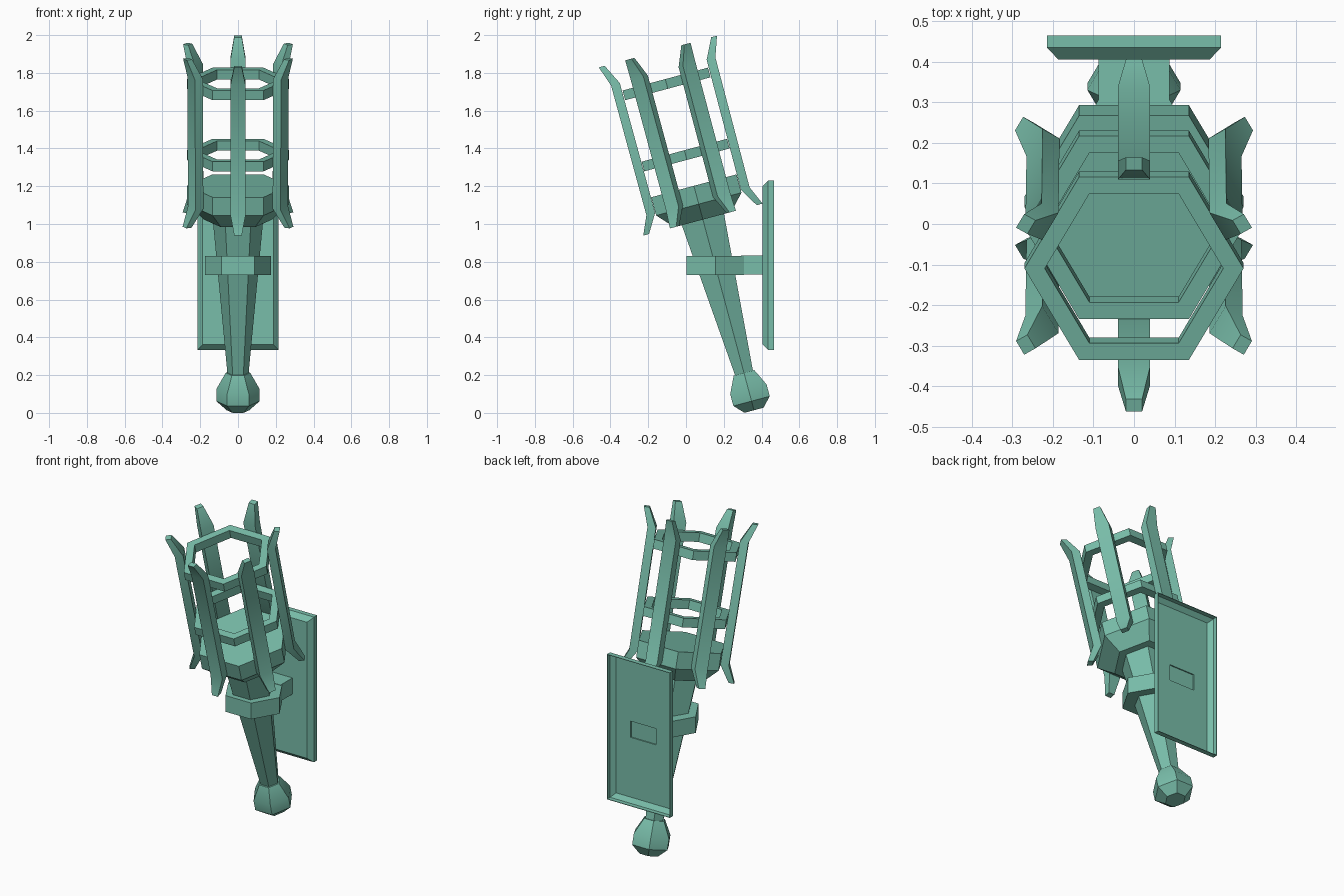
import bpy, bmesh
from math import sin, cos, pi, radians
from mathutils import Matrix, Vector

cube = bpy.data.objects.get("Cube")
if cube:
    bpy.data.objects.remove(cube, do_unlink=True)

# One painted metal colour
green = bpy.data.materials.new("sea_green")
green.use_nodes = True
colour = (0.19, 0.51, 0.40, 1)
green.diffuse_color = colour
green.node_tree.nodes["Principled BSDF"].inputs["Base Color"].default_value = colour

# The torch leans forward from its lower tip
LEAN = Matrix.Translation((0, 0.36, 0.014)) @ Matrix.Rotation(radians(15), 4, 'X')


def loft(name, sections, matrix=Matrix(), closed=False):
    """Skin a list of equal-sized vertex loops; cap the ends or join them."""
    bm = bmesh.new()
    loops = [[bm.verts.new(matrix @ Vector(p)) for p in s] for s in sections]
    pairs = list(zip(loops, loops[1:]))
    if closed:
        pairs.append((loops[-1], loops[0]))
    else:
        bm.faces.new(loops[0])
        bm.faces.new(loops[-1])
    n = len(loops[0])
    for a, b in pairs:
        for i in range(n):
            j = (i + 1) % n
            bm.faces.new((a[i], a[j], b[j], b[i]))
    bmesh.ops.recalc_face_normals(bm, faces=bm.faces)
    mesh = bpy.data.meshes.new(name)
    bm.to_mesh(mesh)
    bm.free()
    mesh.materials.append(green)
    ob = bpy.data.objects.new(name, mesh)
    bpy.context.collection.objects.link(ob)
    bpy.ops.object.select_all(action='DESELECT')
    ob.select_set(True)
    bpy.context.view_layer.objects.active = ob
    bpy.ops.object.shade_smooth_by_angle(angle=radians(35))
    return ob


def hexagon(r, z):
    return [(r * cos(i * pi / 3), r * sin(i * pi / 3), z) for i in range(6)]


def hex_part(name, profile, matrix=LEAN, closed=False):
    return loft(name, [hexagon(r, z) for r, z in profile], matrix, closed)


def upright_rect(hx, hz, y):
    return [(-hx, y, -hz), (hx, y, -hz), (hx, y, hz), (-hx, y, hz)]


# Torch body
hex_part("pommel", [(0.06, 0), (0.115, 0.05), (0.115, 0.115), (0.065, 0.205)])
hex_part("handle", [(0.055, 0.19), (0.135, 1.06)])
hex_part("cup", [(0.18, 1.045), (0.27, 1.13), (0.27, 1.23)])

# Cage rings
for name, z in (("lower_ring", 1.372), ("upper_ring", 1.762)):
    top = z + 0.053
    hex_part(name, [(0.27, z), (0.27, top), (0.22, top), (0.22, z)], closed=True)

# Six cage bars: height, inner radius, outer radius, half width
BAR = [(1.045, 0.295, 0.327, 0.02), (1.145, 0.235, 0.283, 0.04),
       (1.857, 0.238, 0.286, 0.04), (1.966, 0.292, 0.324, 0.02)]
bar_loops = [[(a, -w, z), (b, -w, z), (b, w, z), (a, w, z)] for z, a, b, w in BAR]
for i in range(6):
    turn = Matrix.Rotation(radians(30 + 60 * i), 4, 'Z')
    loft(f"cage_bar_{i + 1}", bar_loops, LEAN @ turn)

# Wall bracket: level collar, strut and hollow-backed plate
hex_part("collar", [(0.175, 0.73), (0.175, 0.83)], Matrix.Translation((0, 0.155, 0)))
level = Matrix.Translation((0, 0, 0.782))
loft("strut", [upright_rect(0.0875, 0.05, y) for y in (0.29, 0.408)], level)
PLATE = [(0.187, 0.42, 0.406), (0.215, 0.448, 0.435), (0.215, 0.448, 0.465),
         (0.212, 0.445, 0.465), (0.212, 0.445, 0.438), (0.186, 0.419, 0.416),
         (0.0875, 0.05, 0.416), (0.0875, 0.05, 0.409)]
loft("wall_plate", [upright_rect(*s) for s in PLATE], level)
